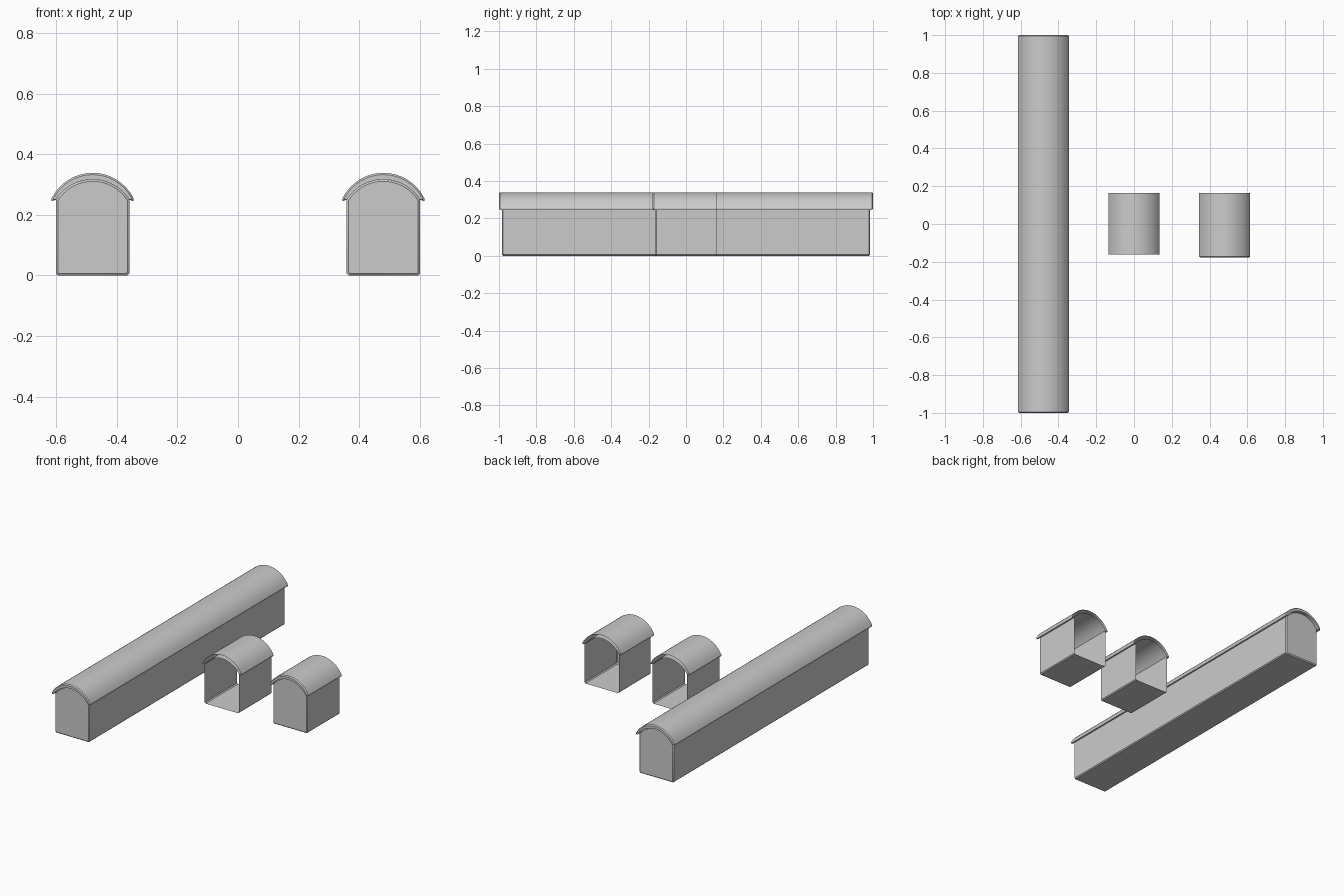
import bpy, bmesh, math

if "Cube" in bpy.data.objects:
    bpy.data.objects.remove(bpy.data.objects["Cube"])

BEVEL = 0.006      # softened edge size
OVER = 0.015       # roof overhang past the end walls
SEG = 16           # segments across the vault


def arc(half, spring, top):
    """Points of a shallow circular arch, from left to right."""
    rise = top - spring
    r = (half * half + rise * rise) / (2 * rise)
    a = math.asin(half / r)
    return [(r * math.sin(-a + 2 * a * i / SEG),
             top - r + r * math.cos(-a + 2 * a * i / SEG)) for i in range(SEG + 1)]


def body_profile(d):
    # vaulted top, straight walls, chamfered floor corners
    w, c = 0.121 - d, BEVEL
    return arc(w, 0.25 - d * 0.5, 0.317 - d) + [
        (w, d + c), (w - c, d), (-w + c, d), (-w, d + c)]


def roof_profile(d):
    # outer vault, vertical eave edge, underside
    w = 0.135 - d
    return [(-w, 0.246 + d)] + arc(w, 0.255, 0.339 - d) + [(w, 0.246 + d)] + \
        arc(0.121, 0.25, 0.317)[::-1]


def loft(name, profile, stations, x, cap_front, cap_back, skip=None):
    """Skin a profile through (y, inset) stations; skip(k, i) leaves faces out."""
    bm = bmesh.new()
    rings = [[bm.verts.new((x + px, y, pz)) for px, pz in profile(d)]
             for y, d in stations]
    n = len(rings[0])
    for k in range(len(rings) - 1):
        for i in range(n):
            if skip and skip(k, i):
                continue
            j = (i + 1) % n
            a, b, c, e = rings[k][i], rings[k][j], rings[k + 1][j], rings[k + 1][i]
            bm.faces.new((a, b, c, e))
    for ring, wanted in ((rings[0], cap_front), (rings[-1], cap_back)):
        if wanted:
            if profile is body_profile:
                bm.faces.new(ring)
            else:
                # rim: quads between the outer vault and the underside
                outer, inner = ring[1:SEG + 2], ring[SEG + 3:][::-1]
                for i in range(SEG):
                    bm.faces.new((outer[i], outer[i + 1], inner[i + 1], inner[i]))
                bm.faces.new((ring[0], outer[0], inner[0]))
                bm.faces.new((outer[-1], ring[SEG + 2], inner[-1]))
    bmesh.ops.recalc_face_normals(bm, faces=bm.faces)
    mesh = bpy.data.meshes.new(name)
    bm.to_mesh(mesh)
    bm.free()
    ob = bpy.data.objects.new(name, mesh)
    bpy.context.collection.objects.link(ob)
    bpy.ops.object.select_all(action='DESELECT')
    ob.select_set(True)
    bpy.context.view_layer.objects.active = ob
    bpy.ops.object.shade_smooth_by_angle(angle=math.radians(30))


def module(name, x, y0, y1, front, back):
    """One vaulted module; y0 and y1 are wall positions, closed ends get a wall."""
    body = [(y0, BEVEL), (y0 + BEVEL, 0)] if front else [(y0, 0)]
    body += [(y1 - BEVEL, 0), (y1, BEVEL)] if back else [(y1, 0)]
    loft(name + "_walls", body_profile, body, x, front, back)

    roof = [(y0 - OVER, BEVEL), (y0 - OVER + BEVEL, 0), (y0 + BEVEL, 0)] if front else [(y0, 0)]
    main = len(roof) - 1     # stretch where the walls already form the ceiling
    roof += [(y1 - BEVEL, 0), (y1 + OVER - BEVEL, 0), (y1 + OVER, BEVEL)] if back else [(y1, 0)]
    loft(name + "_roof", roof_profile, roof, x, front, back,
         lambda k, i: k == main and SEG + 3 <= i < 2 * SEG + 3)


# full building, open middle section, one-ended section
module("long_building", -0.48, -0.985, 0.985, True, True)
module("middle_section", 0.0, -0.162, 0.163, False, False)
module("end_section", 0.48, -0.163, 0.163, True, False)
